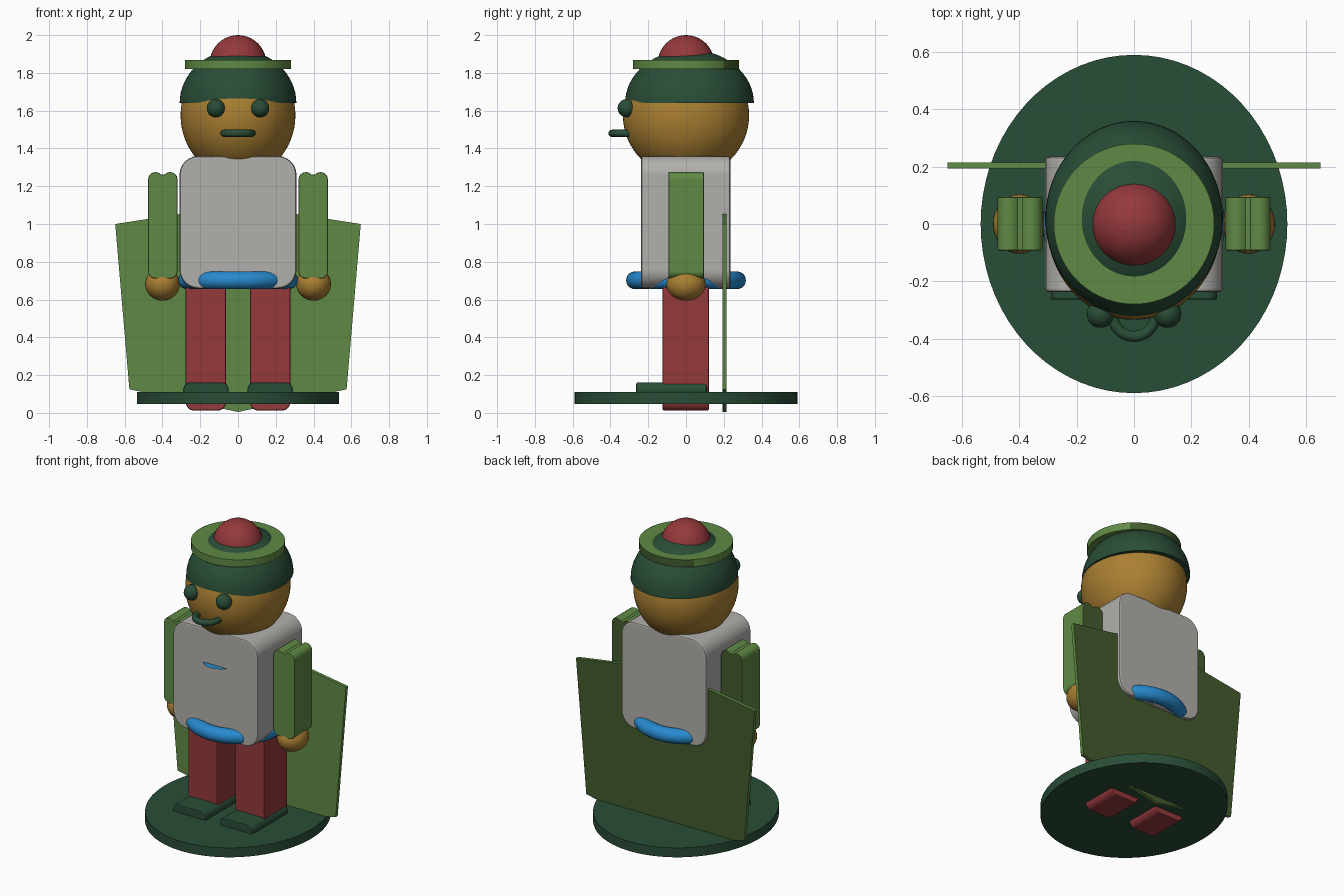
import bpy, bmesh, math
from mathutils import Vector

if "Cube" in bpy.data.objects:
    bpy.data.objects.remove(bpy.data.objects["Cube"])


def colour(name, rgb):
    m = bpy.data.materials.new(name)
    m.diffuse_color = (*rgb, 1)
    m.use_nodes = True
    m.node_tree.nodes["Principled BSDF"].inputs["Base Color"].default_value = m.diffuse_color
    return m


DARK = colour("dark_green", (0.022, 0.074, 0.038))
GREEN = colour("leaf_green", (0.116, 0.255, 0.060))
OLIVE = colour("dark_olive", (0.056, 0.106, 0.026))
RED = colour("brick_red", (0.300, 0.040, 0.044))
GOLD = colour("golden_skin", (0.405, 0.215, 0.032))
GREY = colour("light_grey", (0.445, 0.434, 0.413))
BLUE = colour("sky_blue", (0.020, 0.255, 0.620))


def finish(name, mat):
    o = bpy.context.object
    o.name = name
    o.data.materials.append(mat)
    bpy.ops.object.transform_apply(location=False, rotation=False, scale=True)
    bpy.ops.object.shade_smooth_by_angle(angle=math.radians(35))
    if mat == GREEN:
        # Rear-facing sides of the leaf green parts are olive
        o.data.materials.append(OLIVE)
        for p in o.data.polygons:
            p.material_index = int(p.normal.y > 0.7)
    return o


def ball(name, loc, radii, mat, seg=40):
    bpy.ops.mesh.primitive_uv_sphere_add(segments=seg, ring_count=seg // 2, radius=1, location=loc)
    bpy.context.object.scale = radii
    return finish(name, mat)


def disc(name, z0, z1, rx, ry, mat, y=0):
    bpy.ops.mesh.primitive_cylinder_add(vertices=72, radius=1, depth=z1 - z0, location=(0, y, (z0 + z1) / 2))
    bpy.context.object.scale = (rx, ry, 1)
    return finish(name, mat)


def ring(name, loc, major, minor, mat):
    bpy.ops.mesh.primitive_torus_add(major_segments=64, minor_segments=20, location=loc,
                                     major_radius=major, minor_radius=minor)
    return finish(name, mat)


def arc(cx, cz, r, a0, a1, n=6):
    step = math.radians(a1 - a0) / n
    return [(cx + r * math.cos(math.radians(a0) + i * step),
             cz + r * math.sin(math.radians(a0) + i * step)) for i in range(n + 1)]


def rounded(x0, x1, z0, z1, r):
    return (arc(x0 + r, z0 + r, r, 180, 270) + arc(x1 - r, z0 + r, r, 270, 360)
            + arc(x1 - r, z1 - r, r, 0, 90) + arc(x0 + r, z1 - r, r, 90, 180))


def slab(name, profile, y0, y1, mat, edge=0.0):
    """Extrude an x-z outline along y, with an optional small edge bevel."""
    bm = bmesh.new()
    face = bm.faces.new([bm.verts.new((x, y0, z)) for x, z in profile])
    ext = bmesh.ops.extrude_face_region(bm, geom=[face])["geom"]
    bmesh.ops.translate(bm, vec=(0, y1 - y0, 0), verts=[g for g in ext if isinstance(g, bmesh.types.BMVert)])
    bmesh.ops.recalc_face_normals(bm, faces=bm.faces)
    me = bpy.data.meshes.new(name)
    bm.to_mesh(me)
    bm.free()
    o = bpy.data.objects.new(name, me)
    bpy.context.collection.objects.link(o)
    bpy.ops.object.select_all(action='DESELECT')
    o.select_set(True)
    bpy.context.view_layer.objects.active = o
    if edge:
        b = o.modifiers.new("soft_edge", 'BEVEL')
        b.width, b.segments, b.angle_limit = edge, 2, math.radians(50)
        bpy.ops.object.modifier_apply(modifier=b.name)
    finish(name, mat)
    # Keep the broad faces evenly shaded
    w = o.modifiers.new("flat_faces", 'WEIGHTED_NORMAL')
    w.keep_sharp, w.weight = True, 100
    return o


# Stand and back cape
disc("stand", 0.048, 0.11, 0.535, 0.59, DARK)
slab("cape", [(-0.65, 1.0), (-0.575, 0.125), (0, 0.005), (0.575, 0.125), (0.65, 1.0), (0, 1.1)],
     0.193, 0.215, GREEN)

# Torso, belt and chest badge
slab("torso", rounded(-0.31, 0.31, 0.658, 1.36, 0.1), -0.238, 0.235, GREY, 0.015)
ring("belt", (0, 0, 0.702), 0.27, 0.047, BLUE)
bpy.ops.mesh.primitive_circle_add(vertices=40, radius=0.1, fill_type='NGON', location=(0, -0.185, 1.135))
finish("chest_badge", BLUE)

# Limbs, mirrored left and right
for s, side in ((-1, "left"), (1, "right")):
    def flip(profile):
        return [(s * x, z) for x, z in profile]

    slab(side + "_leg", flip(rounded(0.063, 0.277, 0.012, 0.72, 0.045)), -0.125, 0.122, RED, 0.01)
    slab(side + "_shoe", flip(rounded(0.05, 0.29, 0.08, 0.162, 0.038)), -0.264, 0.11, DARK, 0.01)
    # Arm outline: rounded at the wrist, two round lobes at the shoulder
    r = 0.039
    arm = (arc(0.359, 0.712 + r, r, 180, 270) + arc(0.437, 0.712 + r, r, 270, 360)
           + arc(0.437, 1.275 - r, r, 0, 140) + arc(0.359, 1.275 - r, r, 40, 180))
    slab(side + "_arm", flip(arm), -0.093, 0.095, GREEN, 0.006)
    ball(side + "_hand", (s * 0.4, 0, 0.682), (0.092, 0.104, 0.088), GOLD, 32)
    ball(side + "_eye", (s * 0.117, -0.314, 1.613), (0.048, 0.048, 0.048), DARK, 28)

# Head and moustache
ball("head", (0, 0, 1.575), (0.304, 0.334, 0.33), GOLD, 64)
ring("moustache", (0, -0.318, 1.48), 0.074, 0.019, DARK)

# Cap: the upper half of a ball, set slightly back over the head
cap = ball("cap", (0, 0.0185, 1.64), (0.309, 0.341, 0.283), DARK, 64)
bm = bmesh.new()
bm.from_mesh(cap.data)
bmesh.ops.bisect_plane(bm, geom=bm.verts[:] + bm.edges[:] + bm.faces[:], dist=1e-5,
                       plane_co=Vector((0, 0, 0)), plane_no=Vector((0, 0, 1)), clear_inner=True)
bmesh.ops.holes_fill(bm, edges=[e for e in bm.edges if e.is_boundary])
bm.to_mesh(cap.data)
bm.free()
bpy.ops.object.shade_smooth_by_angle(angle=math.radians(35))

# Cap band and pompom
disc("cap_band", 1.82, 1.868, 0.28, 0.28, GREEN)
ball("pompom", (0, 0, 1.85), (0.15, 0.15, 0.15), RED, 40)
